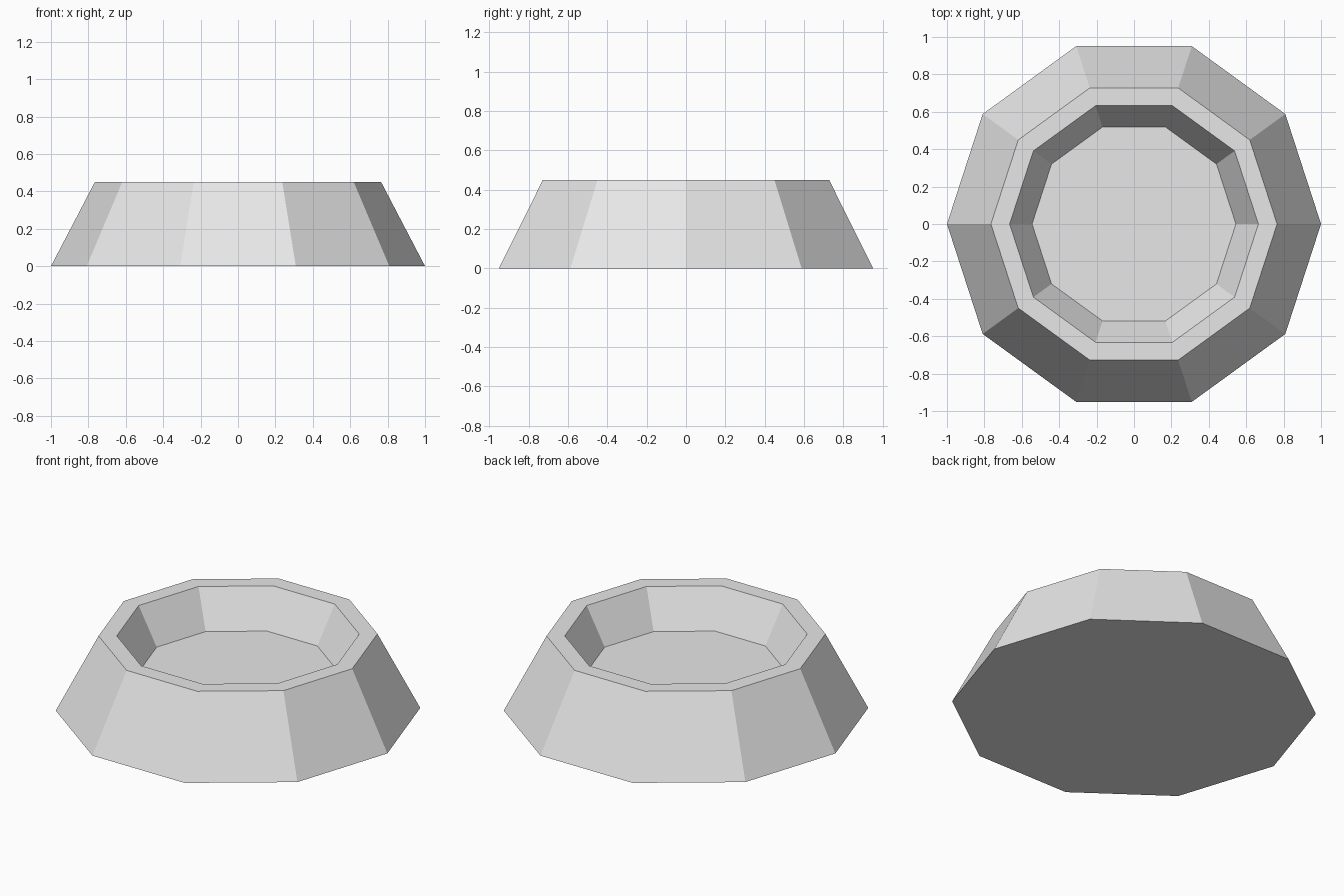
import bpy
import bmesh
from math import cos, sin, tau

SIDES = 10

# Remove the default cube
cube = bpy.data.objects.get("Cube")
if cube:
    bpy.data.objects.remove(cube, do_unlink=True)

# Single grey material
grey = bpy.data.materials.new("light_grey")
grey.use_nodes = True
colour = (0.8, 0.8, 0.8, 1.0)
grey.diffuse_color = colour
bsdf = next(n for n in grey.node_tree.nodes if n.type == "BSDF_PRINCIPLED")
bsdf.inputs["Base Color"].default_value = colour

# Bowl profile (radius, height): base, outer rim, inner rim, floor
profile = [(1.0, 0.0), (0.765, 0.45), (0.665, 0.45), (0.545, 0.23)]


def ring(bm, radius, height):
    angles = [tau * i / SIDES for i in range(SIDES)]
    return [bm.verts.new((radius * cos(a), radius * sin(a), height)) for a in angles]


# Ten-sided bowl, closed by the underside and the inner floor
bm = bmesh.new()
rings = [ring(bm, r, z) for r, z in profile]
for low, high in zip(rings, rings[1:]):
    for i in range(SIDES):
        j = (i + 1) % SIDES
        bm.faces.new((low[i], low[j], high[j], high[i]))
bm.faces.new(rings[0][::-1])
bm.faces.new(rings[-1])

mesh = bpy.data.meshes.new("bowl")
bm.to_mesh(mesh)
bm.free()
mesh.materials.append(grey)
bowl = bpy.data.objects.new("bowl", mesh)
bpy.context.collection.objects.link(bowl)
